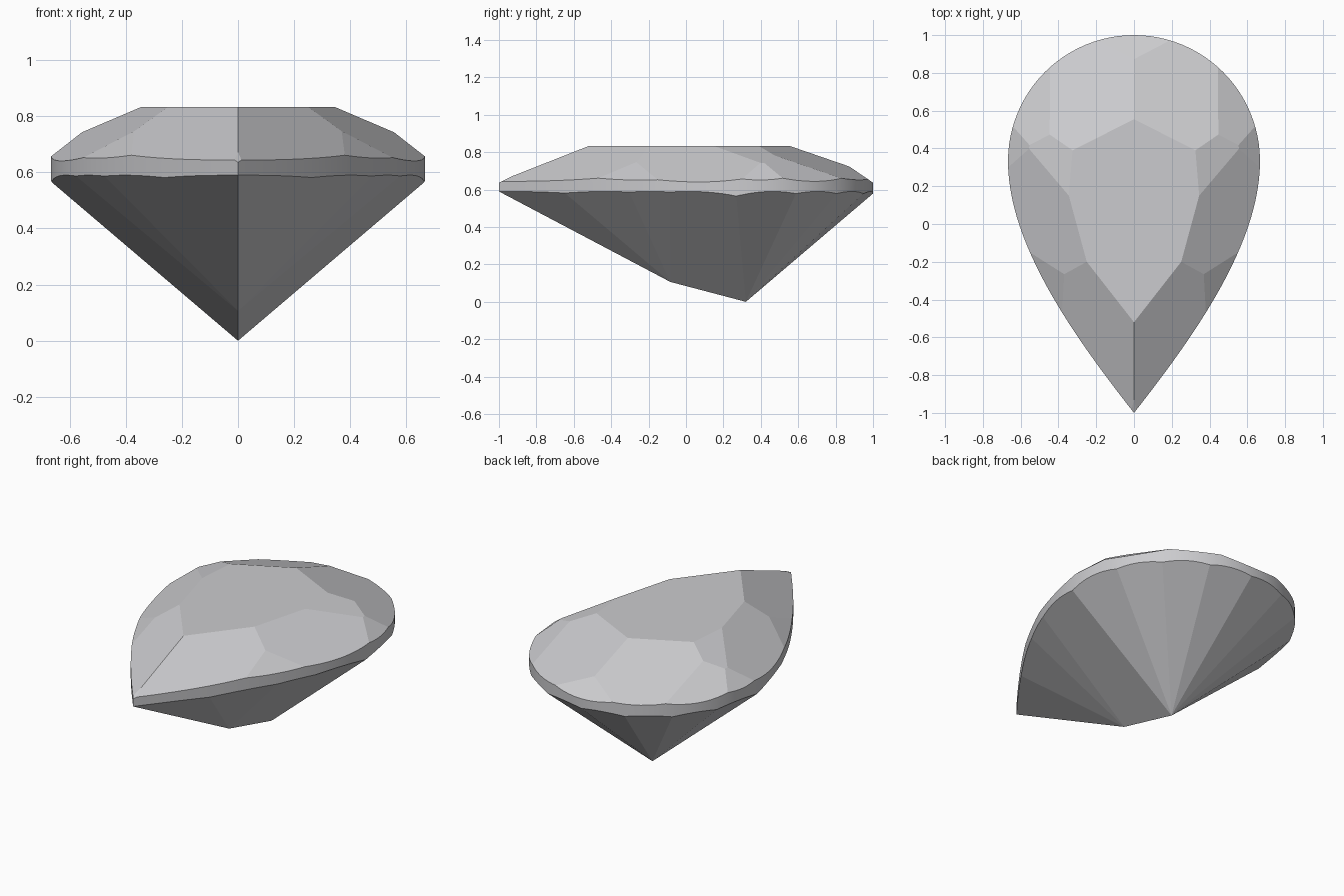
import bpy, bmesh
from math import sin, cos, pi, radians, hypot
from mathutils import Vector
from mathutils.geometry import interpolate_bezier

if "Cube" in bpy.data.objects:
    bpy.data.objects.remove(bpy.data.objects["Cube"])

TABLE_Z, GIRDLE_Z = 0.833, 0.59
RADIUS, CENTRE_Y = 0.667, 0.333

# Pear outline: half circle at the back, curved sides running to a front point
right = [Vector((RADIUS * sin(pi * i / 48), CENTRE_Y + RADIUS * cos(pi * i / 48), 0))
         for i in range(24)]
right += interpolate_bezier(Vector((RADIUS, CENTRE_Y, 0)), Vector((RADIUS, -0.1, 0)),
                            Vector((0.33, -0.58, 0)), Vector((0, -1, 0)), 28)
left = [Vector((-p.x, p.y, 0)) for p in reversed(right[1:-1])]
outline = right + left

# Pear prism that the facets are ground from
bm = bmesh.new()
base = bm.faces.new([bm.verts.new((p.x, p.y, -0.1)) for p in outline])
top = bmesh.ops.extrude_face_region(bm, geom=[base])["geom"]
for v in top:
    if isinstance(v, bmesh.types.BMVert):
        v.co.z = TABLE_Z
bmesh.ops.recalc_face_normals(bm, faces=bm.faces[:])


def grind(point, normal):
    """Cut one flat facet and close the stone again."""
    geom = bm.verts[:] + bm.edges[:] + bm.faces[:]
    bmesh.ops.bisect_plane(bm, geom=geom, dist=1e-5, plane_co=point,
                           plane_no=Vector(normal).normalized(), clear_outer=True)
    bmesh.ops.holes_fill(bm, edges=[e for e in bm.edges if e.is_boundary], sides=0)
    bmesh.ops.remove_doubles(bm, verts=bm.verts[:], dist=1e-4)


def grind_pair(point, normal):
    for side in (1, -1):
        grind((side * point[0], *point[1:]), (side * normal[0], *normal[1:]))


# Main crown facets, each starting at one edge of the table
table = [(0, 0.555), (0.325, 0.39), (0.345, 0.15), (0.25, -0.2), (0, -0.52)]
for (a, b, slope) in zip(table, table[1:], (0.386, 0.39, 0.65, 0.64)):
    nx, ny = a[1] - b[1], b[0] - a[0]
    k = slope / hypot(nx, ny)
    grind_pair((*a, TABLE_Z), (nx * k, ny * k, 1))

# Small crown facets just above the girdle
grind_pair((0.455, 0.48, 0.776), (0.55, 0.345, 1))
grind_pair((0.56, 0.39, 0.74), (0.85, 0.08, 1))
grind_pair((0.4, -0.27, 0.722), (0.76, -0.38, 1))
grind((0, 0.875, 0.722), (0, 0.68, 1))
grind((0, -0.95, 0.661), (0, -0.5, 1))

# Pavilion facets: the back ones meet at the culet, the front ones at the keel
culet, keel = Vector((0, 0.32, 0)), Vector((0, -0.085, 0.107))
for start, angles in ((culet, (78.75, 56.25, 33.75, 11.25, -17.6)),
                      (keel, (-25, -31, -38))):
    for angle in angles:
        d = Vector((cos(radians(angle)), sin(radians(angle)), 0))
        reach = max((p - start).dot(d) for p in outline)
        slope = (GIRDLE_Z - start.z) / reach
        grind_pair(start, (d.x * slope, d.y * slope, -1))

# Flat facets with a smooth rounded girdle
bmesh.ops.dissolve_limit(bm, angle_limit=radians(0.2), verts=bm.verts[:], edges=bm.edges[:])
bmesh.ops.recalc_face_normals(bm, faces=bm.faces[:])
for f in bm.faces:
    f.smooth = abs(f.normal.z) < 0.1
for e in bm.edges:
    e.smooth = all(f.smooth for f in e.link_faces) and e.calc_face_angle(0) < 0.5

mesh = bpy.data.meshes.new("pear_cut_gem")
bm.to_mesh(mesh)
bm.free()
gem = bpy.data.objects.new("pear_cut_gem", mesh)
bpy.context.collection.objects.link(gem)

# Pale grey stone
colour = (0.6, 0.6, 0.62, 1)
mat = bpy.data.materials.new("pale_grey")
mat.use_nodes = True
mat.diffuse_color = colour
mat.node_tree.nodes["Principled BSDF"].inputs["Base Color"].default_value = colour
mesh.materials.append(mat)
